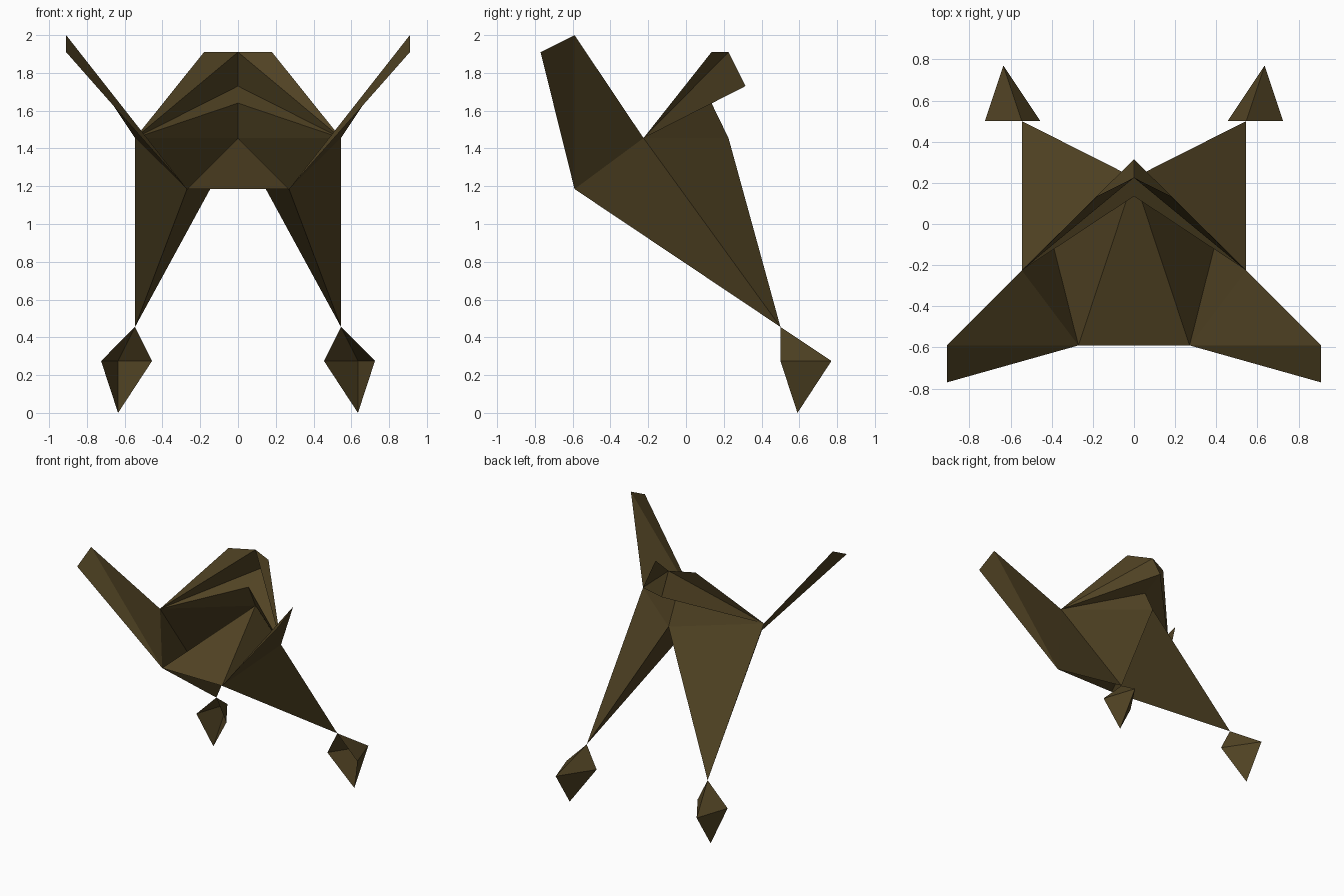
import bpy
from mathutils import Vector

if "Cube" in bpy.data.objects:
    bpy.data.objects.remove(bpy.data.objects["Cube"])

mat = bpy.data.materials.new("olive_brown")
mat.diffuse_color = (0.085, 0.058, 0.018, 1)
mat.use_nodes = True
mat.node_tree.nodes["Principled BSDF"].inputs["Base Color"].default_value = mat.diffuse_color

# Shared corner points of the right half
shoulder = (0.545, -0.225, 1.455)
hip = (0.27, -0.59, 1.185)
hip_mid = (0, -0.59, 1.185)
spine = (0, 0.225, 1.455)
neck = (0, 0.135, 1.64)
ankle = (0.545, 0.5, 0.455)


def shell(name, faces, inner):
    """Open faceted sheet, faces turned away from the inner point, mirrored in x."""
    verts, polys = [], []
    for tri in faces:
        a, b, c = (Vector(p) for p in tri)
        if (b - a).cross(c - a).dot((a + b + c) / 3 - Vector(inner)) < 0:
            tri = tri[::-1]
        for p in tri:
            if p not in verts:
                verts.append(p)
        polys.append([verts.index(p) for p in tri])
    me = bpy.data.meshes.new(name)
    me.from_pydata(verts, [], polys)
    me.materials.append(mat)
    ob = bpy.data.objects.new(name, me)
    bpy.context.collection.objects.link(ob)
    mod = ob.modifiers.new("mirror", 'MIRROR')
    mod.use_axis[0] = True
    return ob


# Sloping chest and upper back
shell("chest", [(hip_mid, hip, spine)], (0, 0, 0.5))
shell("upper_back", [(shoulder, neck, spine)], (0, -0.5, 1.6))

# Hollow funnel legs, open at the top
shell("legs", [(hip, spine, ankle), (hip, shoulder, ankle),
               (shoulder, spine, ankle)], (0.34, -0.02, 1.1))

# Raised arms, folded along the diagonal
tip_low, tip_high = (0.91, -0.77, 1.91), (0.91, -0.59, 2.0)
shell("arms", [(hip, tip_low, tip_high), (hip, tip_high, shoulder)], (0, -0.5, 2.0))

# Hooded head
brow, crown, back = (0.18, 0.135, 1.91), (0, 0.225, 1.91), (0, 0.315, 1.73)
shell("head", [(shoulder, brow, crown), (shoulder, crown, back),
               (shoulder, back, neck)], (0, -0.3, 1.6))

# Pointed feet, open at the front
inside, outside = (0.455, 0.5, 0.275), (0.725, 0.5, 0.275)
heel, toe = (0.635, 0.77, 0.275), (0.635, 0.59, 0)
shell("feet", [(side, heel, end) for side in (inside, outside)
               for end in (ankle, toe)], (0.6, 0.52, 0.25))
